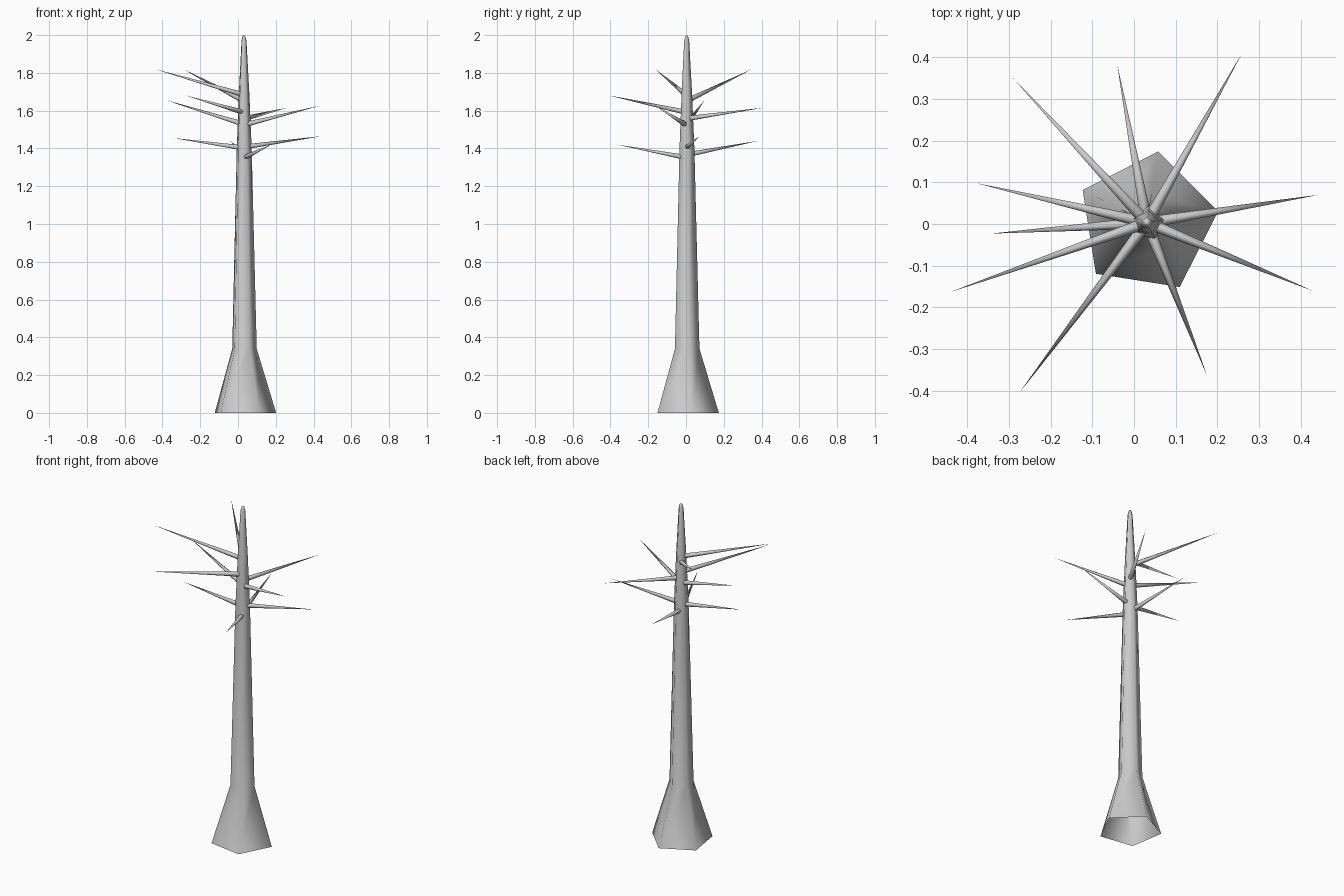
import bpy, bmesh, math
from mathutils import Vector

if "Cube" in bpy.data.objects:
    bpy.data.objects.remove(bpy.data.objects["Cube"])

SIDES = 5
CX, CY = 0.031, 0.003          # trunk axis


def make_object(name, bm):
    bmesh.ops.recalc_face_normals(bm, faces=bm.faces)
    for f in bm.faces:
        f.smooth = True
    mesh = bpy.data.meshes.new(name)
    bm.to_mesh(mesh)
    bm.free()
    obj = bpy.data.objects.new(name, mesh)
    bpy.context.collection.objects.link(obj)
    return obj


def skin(bm, rings, apex):
    """Bridge rings of vertices and close the last one to a point."""
    n = len(rings[0])
    for a, b in zip(rings, rings[1:]):
        for i in range(n):
            j = (i + 1) % n
            bm.faces.new((a[i], a[j], b[j], b[i]))
    last = rings[-1]
    for i in range(n):
        bm.faces.new((last[i], last[(i + 1) % n], apex))


def ring(bm, centre, u, v, radius, phase=0.0):
    out = []
    for i in range(SIDES):
        a = phase + math.tau * i / SIDES
        out.append(bm.verts.new(centre + (u * math.cos(a) + v * math.sin(a)) * radius))
    return out


# Trunk: flared five-sided taper, open underneath
bm = bmesh.new()
X, Y = Vector((1, 0, 0)), Vector((0, 1, 0))
profile = [(0.173, 0.0), (0.069, 0.34), (0.042, 1.4), (0.029, 1.7), (0.014, 1.97), (0.008, 1.993)]
rings = [ring(bm, Vector((CX, CY, z)), X, Y, r, math.radians(9)) for r, z in profile]
skin(bm, rings, bm.verts.new((CX, CY, 2.0)))
make_object("trunk", bm)

# Branches: tip position and height where each leaves the trunk
branches = [
    ((0.257, 0.406, 1.615), 1.56),
    ((-0.04, 0.381, 1.44), 1.37),
    ((-0.29, 0.35, 1.82), 1.66),
    ((-0.378, 0.098, 1.655), 1.535),
    ((-0.343, -0.023, 1.455), 1.405),
    ((-0.44, -0.163, 1.82), 1.69),
    ((-0.275, -0.405, 1.68), 1.595),
    ((0.175, -0.363, 1.42), 1.355),
    ((0.428, -0.16, 1.625), 1.53),
    ((0.443, 0.07, 1.465), 1.41),
]
for k, (tip, z) in enumerate(branches, 1):
    tip = Vector(tip)
    out = Vector((tip.x - CX, tip.y - CY, 0)).normalized()
    start = Vector((CX, CY, z)) + out * 0.026
    axis = (tip - start).normalized()
    u = axis.cross(Vector((0, 0, 1))).normalized()
    v = u.cross(axis)
    bm = bmesh.new()
    base = ring(bm, start, u, v, 0.014, math.radians(90))
    skin(bm, [base], bm.verts.new(tip))
    make_object(f"branch_{k}", bm)
